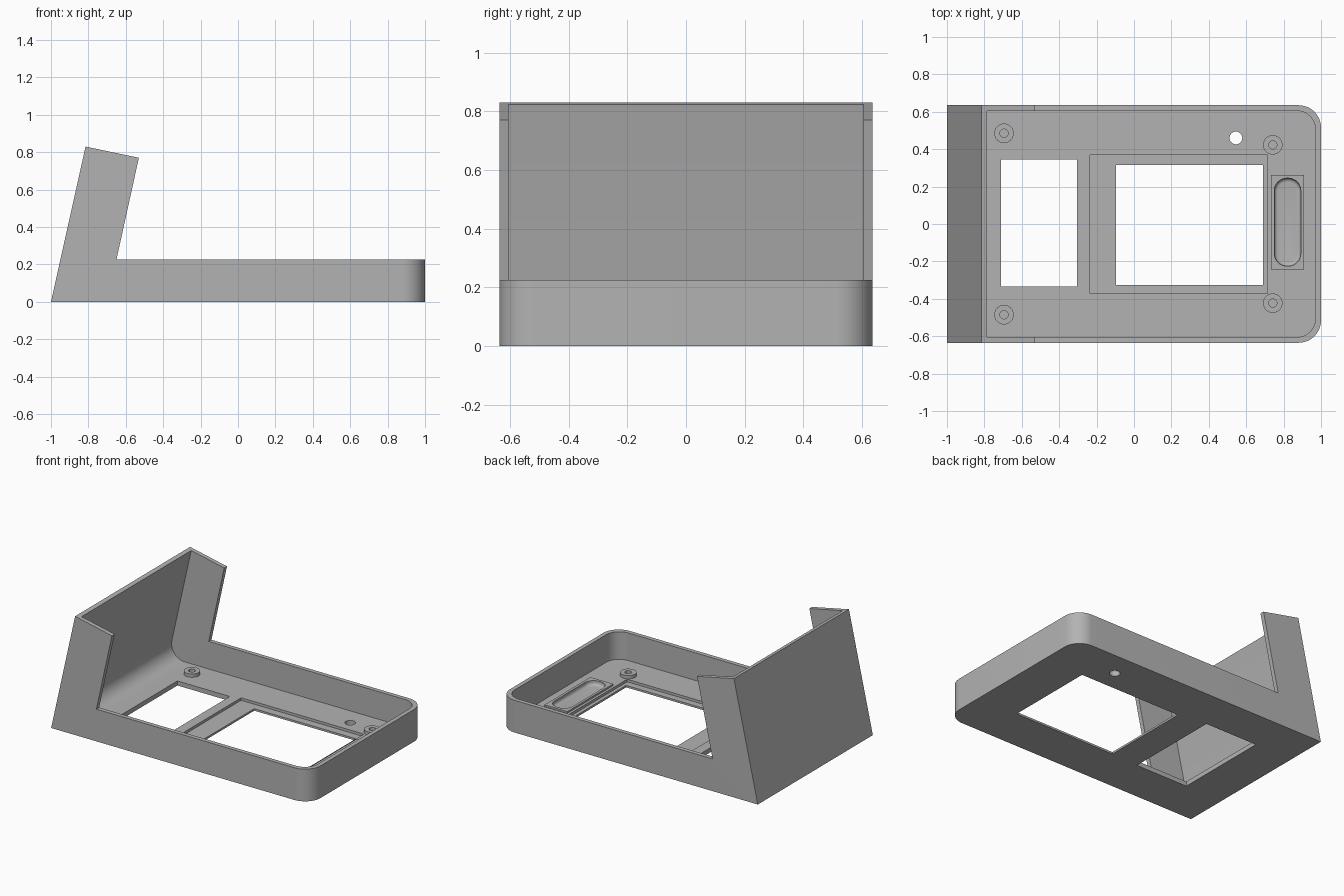
import bpy, bmesh, math
from mathutils import Vector

cube = bpy.data.objects.get("Cube")
if cube:
    bpy.data.objects.remove(cube)

grey = bpy.data.materials.new("plain_grey")
grey.use_nodes = True
colour = (0.45, 0.45, 0.45, 1)
grey.diffuse_color = colour
grey.node_tree.nodes["Principled BSDF"].inputs["Base Color"].default_value = colour

WALL, FLOOR, HALF = 0.03, 0.032, 0.635
LEAN = 0.185 / 0.83          # backward slope of the upright panel


def make(name, bm):
    bmesh.ops.recalc_face_normals(bm, faces=bm.faces)
    mesh = bpy.data.meshes.new(name)
    bm.to_mesh(mesh)
    bm.free()
    obj = bpy.data.objects.new(name, mesh)
    bpy.context.collection.objects.link(obj)
    mesh.materials.append(grey)
    return obj


def round_edges(bm, test, radius, segments=10):
    edges = [e for e in bm.edges if test(*[v.co for v in e.verts])]
    bmesh.ops.bevel(bm, geom=edges, offset=radius, segments=segments,
                    profile=0.5, affect='EDGES')


def upright(a, b):
    return (a - b).xy.length < 1e-4


def prism(name, profile, half, front_x, radius):
    """Side profile extruded across the width, front corners rounded."""
    bm = bmesh.new()
    face = bm.faces.new([bm.verts.new((x, -half, z)) for x, z in profile])
    new = bmesh.ops.extrude_face_region(bm, geom=[face])["geom"]
    bmesh.ops.translate(bm, vec=(0, 2 * half, 0),
                        verts=[v for v in new if isinstance(v, bmesh.types.BMVert)])
    round_edges(bm, lambda a, b: upright(a, b) and a.x > front_x - 0.01, radius, 12)
    return make(name, bm)


def box(name, x0, x1, y0, y1, z0, z1, radius=0, bottom=0):
    bm = bmesh.new()
    bmesh.ops.create_cube(bm, size=1)
    for v in bm.verts:
        v.co = Vector(((x0 + x1) / 2 + v.co.x * (x1 - x0),
                       (y0 + y1) / 2 + v.co.y * (y1 - y0),
                       (z0 + z1) / 2 + v.co.z * (z1 - z0)))
    if radius:
        round_edges(bm, upright, radius)
    if bottom:
        round_edges(bm, lambda a, b: max(a.z, b.z) < z0 + 1e-4, bottom, 5)
    return make(name, bm)


def cylinder(name, x, y, z0, z1, radius):
    bm = bmesh.new()
    bmesh.ops.create_cone(bm, cap_ends=True, segments=32, radius1=radius,
                          radius2=radius, depth=z1 - z0)
    bmesh.ops.translate(bm, vec=(x, y, (z0 + z1) / 2), verts=bm.verts)
    return make(name, bm)


def combine(obj, tool, operation='DIFFERENCE'):
    mod = obj.modifiers.new(tool.name, 'BOOLEAN')
    mod.operation, mod.object, mod.solver = operation, tool, 'EXACT'
    bpy.context.view_layer.objects.active = obj
    bpy.ops.object.modifier_apply(modifier=mod.name)
    bpy.data.objects.remove(tool)


def smooth(obj):
    bpy.ops.object.select_all(action='DESELECT')
    obj.select_set(True)
    bpy.context.view_layer.objects.active = obj
    bpy.ops.object.shade_smooth_by_angle(angle=math.radians(30))


# Shell: low tray with a leaning back panel and side wings
shell = prism("case_shell", [(-1, 0), (1, 0), (1, 0.225), (-0.65, 0.225),
                             (-0.53, 0.77), (-0.815, 0.83)], HALF, 1, 0.12)

# Cavity with a rounded join between floor and back panel
tilt = math.atan(LEAN)
r = 0.1
inner = -1 + WALL / math.cos(tilt)
turn = math.pi / 2 + tilt
cx = inner + LEAN * FLOOR + r * math.tan(turn / 2)
arc = []
for i in range(11):
    a = -math.pi / 2 - turn * i / 10
    arc.append((cx + r * math.cos(a), FLOOR + r + r * math.sin(a)))
# Shift the arc so that it touches the panel line exactly
shift = inner + LEAN * arc[-1][1] - arc[-1][0]
arc = [(x + shift, z) for x, z in arc]
cavity = prism("cavity", [(0.97, 1), (0.97, FLOOR)] + arc + [(inner + LEAN, 1)],
               HALF - WALL, 0.97, 0.1)
combine(shell, cavity)

# Floor windows, the display recess and the small round hole
combine(shell, box("recess", -0.235, 0.715, -0.372, 0.37, 0.014, 0.1))
combine(shell, box("rear_window", -0.71, -0.305, -0.335, 0.345, -0.1, 0.1))
combine(shell, box("front_window", -0.095, 0.69, -0.325, 0.315, -0.1, 0.1))
combine(shell, cylinder("round_hole", 0.545, 0.46, -0.1, 0.1, 0.034))

# Raised pad with a dished slot
combine(shell, box("slot_pad", 0.733, 0.91, -0.243, 0.263, 0.01, 0.044), 'UNION')
combine(shell, box("slot", 0.75, 0.892, -0.225, 0.245, 0.012, 0.1, 0.068, 0.02))
smooth(shell)

# Screw bosses
for x, y in ((-0.695, 0.485), (0.742, 0.423)):
    for side, label in ((1, "left"), (-1, "right")):
        end = "rear" if x < 0 else "front"
        boss = cylinder(f"{end}_{label}_boss", x, side * y, FLOOR - 0.01, 0.055, 0.052)
        combine(boss, cylinder("screw_hole", x, side * y, FLOOR, 0.1, 0.022))
        smooth(boss)
